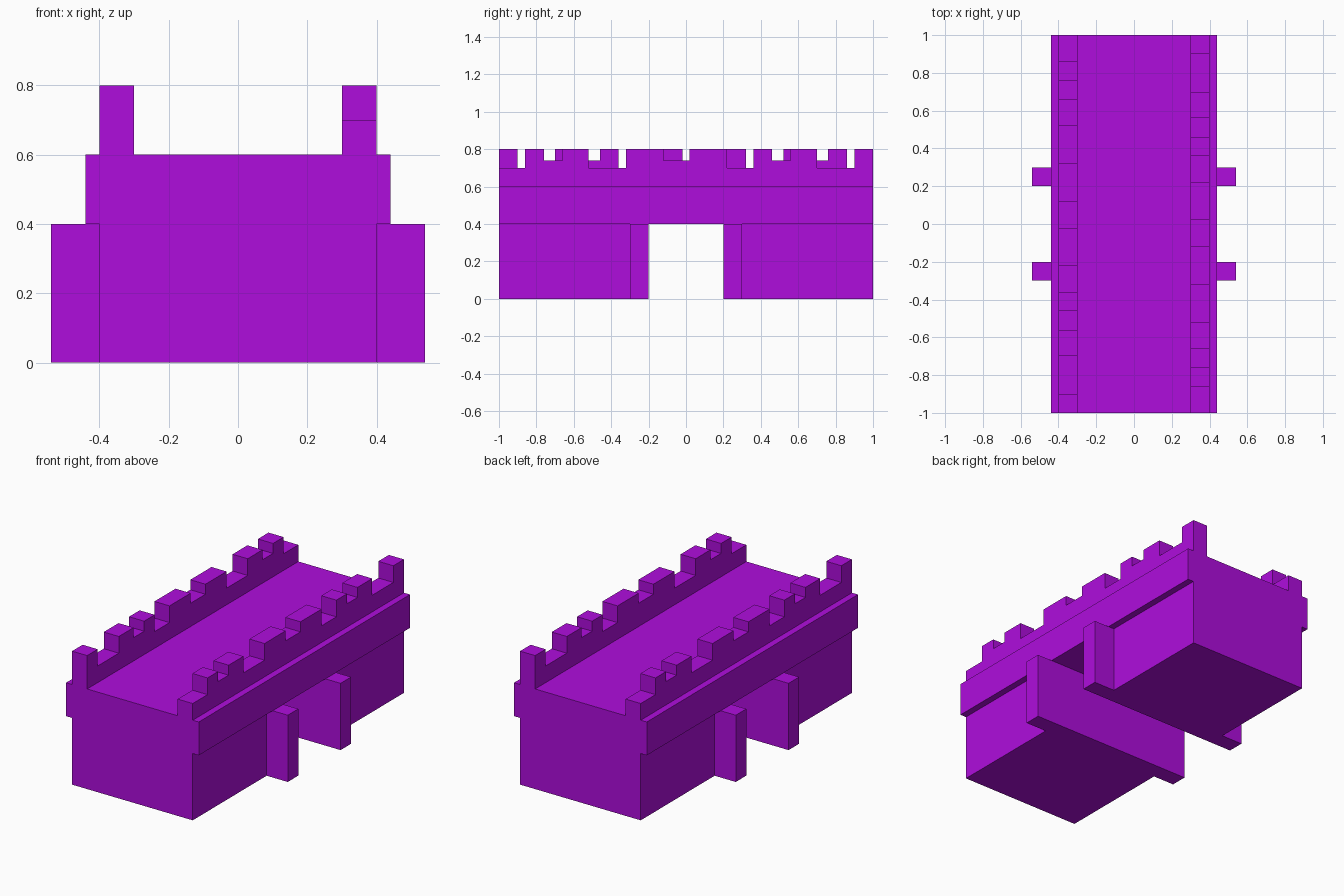
import bpy, bmesh

if "Cube" in bpy.data.objects:
    bpy.data.objects.remove(bpy.data.objects["Cube"])

mat = bpy.data.materials.new("purple")
mat.diffuse_color = (0.43, 0.004, 0.72, 1)
mat.use_nodes = True
mat.node_tree.nodes["Principled BSDF"].inputs["Base Color"].default_value = mat.diffuse_color


def extrude_profile(name, points, x0, x1):
    """Extrude a (y, z) outline along x from x0 to x1."""
    bm = bmesh.new()
    face = bm.faces.new([bm.verts.new((x0, y, z)) for y, z in points])
    ext = bmesh.ops.extrude_face_region(bm, geom=[face])["geom"]
    verts = [g for g in ext if isinstance(g, bmesh.types.BMVert)]
    bmesh.ops.translate(bm, verts=verts, vec=(x1 - x0, 0, 0))
    bmesh.ops.recalc_face_normals(bm, faces=bm.faces)
    mesh = bpy.data.meshes.new(name)
    bm.to_mesh(mesh)
    bm.free()
    mesh.materials.append(mat)
    obj = bpy.data.objects.new(name, mesh)
    bpy.context.collection.objects.link(obj)
    return obj


def box(name, x, y, z):
    outline = [(y[0], z[0]), (y[1], z[0]), (y[1], z[1]), (y[0], z[1])]
    return extrude_profile(name, outline, *x)


# Road deck, overhanging the abutments
box("deck", (-0.44, 0.44), (-1, 1), (0.4, 0.6))

# Abutments either side of the passage, with buttresses at its corners
for end, s in (("front", -1), ("back", 1)):
    box(f"{end}_abutment", (-0.4, 0.4), sorted((0.2 * s, s)), (0, 0.4))
    for side, t in (("left", -1), ("right", 1)):
        box(f"{end}_{side}_buttress", sorted((0.4 * t, 0.54 * t)),
            sorted((0.2 * s, 0.3 * s)), (0, 0.4))

# Ruined parapet: step heights between successive y positions
steps = [-1, -0.86, -0.76, -0.66, -0.52, -0.32, -0.12, 0.02,
         0.22, 0.36, 0.46, 0.56, 0.7, 0.9, 1]
heights = [0.7, 0.8, 0.74, 0.8, 0.7, 0.8, 0.74,
           0.8, 0.7, 0.8, 0.74, 0.8, 0.7, 0.8]
outline = [(1, 0.6), (-1, 0.6)]
for y0, y1, h in zip(steps, steps[1:], heights):
    outline += [(y0, h), (y1, h)]
extrude_profile("right_parapet", outline, 0.3, 0.4)

# The left parapet is the right one turned half a circle
turned = [(-y, z) for y, z in outline]
extrude_profile("left_parapet", turned, -0.4, -0.3)
